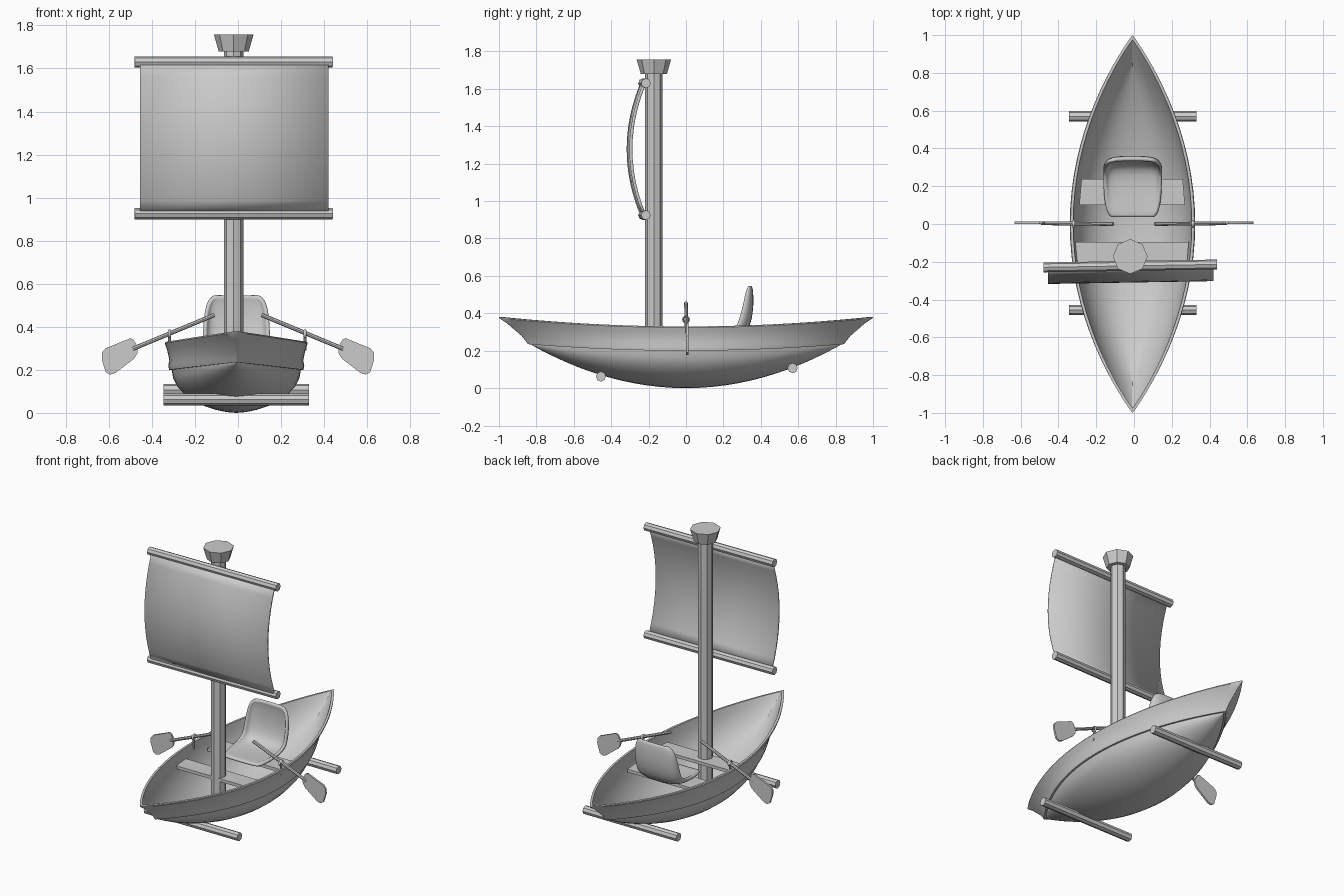
import bpy, bmesh, math
from mathutils import Vector

cube = bpy.data.objects.get("Cube")
if cube:
    bpy.data.objects.remove(cube, do_unlink=True)

grey = bpy.data.materials.new("plain grey")
grey.use_nodes = True
COLOUR = (0.6, 0.6, 0.6, 1)
grey.diffuse_color = COLOUR
grey.node_tree.nodes["Principled BSDF"].inputs["Base Color"].default_value = COLOUR


def finish(name, bm, modifiers=(), angle=35):
    """Turn a bmesh into an object with modifiers and angle-based smoothing."""
    bmesh.ops.recalc_face_normals(bm, faces=bm.faces)
    mesh = bpy.data.meshes.new(name)
    bm.to_mesh(mesh)
    bm.free()
    mesh.materials.append(grey)
    ob = bpy.data.objects.new(name, mesh)
    bpy.context.collection.objects.link(ob)
    for kind, settings in modifiers:
        mod = ob.modifiers.new(kind.title(), kind)
        for key, value in settings.items():
            setattr(mod, key, value)
    bpy.ops.object.select_all(action='DESELECT')
    ob.select_set(True)
    bpy.context.view_layer.objects.active = ob
    bpy.ops.object.shade_smooth_by_angle(angle=math.radians(angle))
    return ob


def grid(rows):
    """Skin a list of equally long point rows."""
    bm = bmesh.new()
    vs = [[bm.verts.new(p) for p in row] for row in rows]
    for a, b in zip(vs, vs[1:]):
        for i in range(len(a) - 1):
            bm.faces.new((a[i], a[i + 1], b[i + 1], b[i]))
    bmesh.ops.remove_doubles(bm, verts=bm.verts, dist=0.0005)
    return bm


def rod(name, start, end, r1, r2=None, sides=8):
    """Faceted rod or cone between two points."""
    start, end = Vector(start), Vector(end)
    axis = end - start
    bm = bmesh.new()
    bmesh.ops.create_cone(bm, cap_ends=True, segments=sides, radius1=r1,
                          radius2=r1 if r2 is None else r2, depth=axis.length)
    turn = Vector((0, 0, 1)).rotation_difference(axis).to_matrix().to_4x4()
    bmesh.ops.transform(bm, matrix=turn, verts=bm.verts)
    bmesh.ops.translate(bm, vec=(start + end) / 2, verts=bm.verts)
    return finish(name, bm)


def prism(name, outline, depth, angle=35):
    """Extrude a closed outline by a depth vector."""
    bm = bmesh.new()
    face = bm.faces.new([bm.verts.new(p) for p in outline])
    out = bmesh.ops.extrude_face_region(bm, geom=[face])
    moved = [v for v in out["geom"] if isinstance(v, bmesh.types.BMVert)]
    bmesh.ops.translate(bm, vec=depth, verts=moved)
    return finish(name, bm, angle=angle)


# Hull: half sections lofted along the length, then mirrored
def station(u):
    full = max(0, 1 - u * u) ** 0.95
    chine_z = 0.2 + 0.035 * u * u
    keel_z = 0.23 * u * u
    rim_z = 0.33 + 0.05 * u * u
    row = []
    for i in range(9):                       # outer bottom, keel to chine
        a = math.pi / 2 * (1 - i / 8)
        row.append((0.3 * full * math.cos(a) ** 1.15, 0.825 * u,
                    keel_z + (chine_z - keel_z) * (1 - math.sin(a))))
    # strake: stretch, half width, height above the chine
    for reach, width, rise in ((0.845, 0.312, 0), (0.86, 0.316, 0.02), (0.88, 0.311, 0.045)):
        row.append((width * full, reach * u, chine_z + rise))
    row.append((0.322 * full, 0.955 * u, rim_z - 0.035))
    row.append((0.332 * full, 0.998 * u, rim_z - 0.006))
    row.append((0.328 * full, u, rim_z))
    row.append((0.314 * full, 0.975 * u, rim_z))
    inner_keel = 0.025 + 0.25 * u * u
    for i in range(1, 11):                   # inside, rim to floor
        a = math.pi / 2 * i / 10
        row.append((0.312 * full * math.cos(a) ** 0.85 if i < 10 else 0,
                    (0.84 + 0.13 * (1 - math.sin(a))) * u,
                    inner_keel + (rim_z - 0.004 - inner_keel) * (1 - math.sin(a))))
    return row


STATIONS = 36
hull = finish("hull", grid([station(math.sin(math.pi / 2 * (2 * k / STATIONS - 1)))
                            for k in range(STATIONS + 1)]),
              [('MIRROR', {"use_clip": True})])
hull.location.x = -0.008

# Bench planks
for name, near, far, wide_near, wide_far in (("front_bench", -0.21, -0.095, 0.29, 0.3),
                                             ("rear_bench", 0.1, 0.238, 0.28, 0.268)):
    prism(name, [(-wide_near - 0.01, near, 0.245), (wide_near - 0.01, near, 0.245),
                 (wide_far - 0.01, far, 0.245), (-wide_far - 0.01, far, 0.245)], (0, 0, 0.02))

# Bucket seat: profile points are y, z, half width, side curl
profile = ((0.035, 0.278, 0.11, 0.005), (0.06, 0.276, 0.135, 0.012), (0.14, 0.272, 0.147, 0.022),
           (0.23, 0.272, 0.15, 0.035), (0.3, 0.285, 0.15, 0.055), (0.335, 0.335, 0.15, 0.06),
           (0.35, 0.42, 0.148, 0.05), (0.35, 0.5, 0.138, 0.035), (0.345, 0.535, 0.12, 0.02),
           (0.341, 0.546, 0.09, 0.01))
rows = []
for k, (y, z, half, curl) in enumerate(profile):
    before, after = profile[max(k - 1, 0)], profile[min(k + 1, len(profile) - 1)]
    along = Vector((0, after[0] - before[0], after[1] - before[1])).normalized()
    normal = Vector((0, -along.z, along.y))
    row = []
    for j in range(-5, 6):
        s = j / 5
        row.append(Vector((half * math.sin(s * math.pi / 2) - 0.007, y, z))
                   + normal * curl * abs(s) ** 3)
    rows.append(row)
finish("seat", grid(rows), [('SOLIDIFY', {"thickness": 0.022, "offset": 0}),
                            ('SUBSURF', {"levels": 1, "render_levels": 1})], 60)

# Mast with flared top
MX, MY = -0.02, -0.172
rod("mast", (MX, MY, 0.03), (MX, MY, 1.69), 0.046)
rod("mast_cap", (MX, MY, 1.68), (MX, MY, 1.757), 0.07, 0.092)

# Sail and its two yards, slightly turned
SLOPE = 0.017
def across(x, y, z):
    return (x, y + SLOPE * (x - MX), z)

for name, z in (("upper_yard", 1.63), ("lower_yard", 0.925)):
    rod(name, across(-0.48, -0.222, z), across(0.44, -0.222, z), 0.026)
sail = []
for k in range(13):
    t = k / 6 - 1
    y, z = -0.232 - 0.07 * (1 - t * t), 1.277 + 0.345 * t
    sail.append([across(x, y, z) for x in (-0.455, -0.02, 0.42)])
finish("sail", grid(sail), [('SOLIDIFY', {"thickness": 0.016, "offset": 0})])

# Cross poles under the hull
for name, y, z in (("front_pole", -0.455, 0.062), ("rear_pole", 0.57, 0.107)):
    rod(name, (-0.345, y, z), (0.33, y, z), 0.027)

# Oars and oarlocks on both sides
blade = ((0.468, 0.275), (0.466, 0.305), (0.485, 0.34), (0.5, 0.347), (0.615, 0.3),
         (0.632, 0.28), (0.633, 0.25), (0.615, 0.19), (0.595, 0.178), (0.57, 0.185), (0.485, 0.25))
for side, sign in (("right", -1), ("left", 1)):
    rod(side + "_oar_shaft", (sign * 0.11, 0, 0.455), (sign * 0.49, 0.004, 0.297), 0.01)
    prism(side + "_oar_blade", [(sign * x, 0.001, z) for x, z in blade], (0, 0.012, 0))
    x = sign * 0.315 - 0.004
    rod(side + "_oarlock_pin", (x, 0, 0.29), (x, 0, 0.352), 0.007)
    ring = []
    for k in range(17):
        a = 2 * math.pi * k / 16
        ring.append([(x + 0.007 * math.cos(b), (0.016 + 0.005 * math.sin(b)) * math.cos(a),
                      0.367 + (0.016 + 0.005 * math.sin(b)) * math.sin(a))
                     for b in (2 * math.pi * m / 6 for m in range(7))])
    finish(side + "_oarlock_ring", grid(ring), angle=70)
